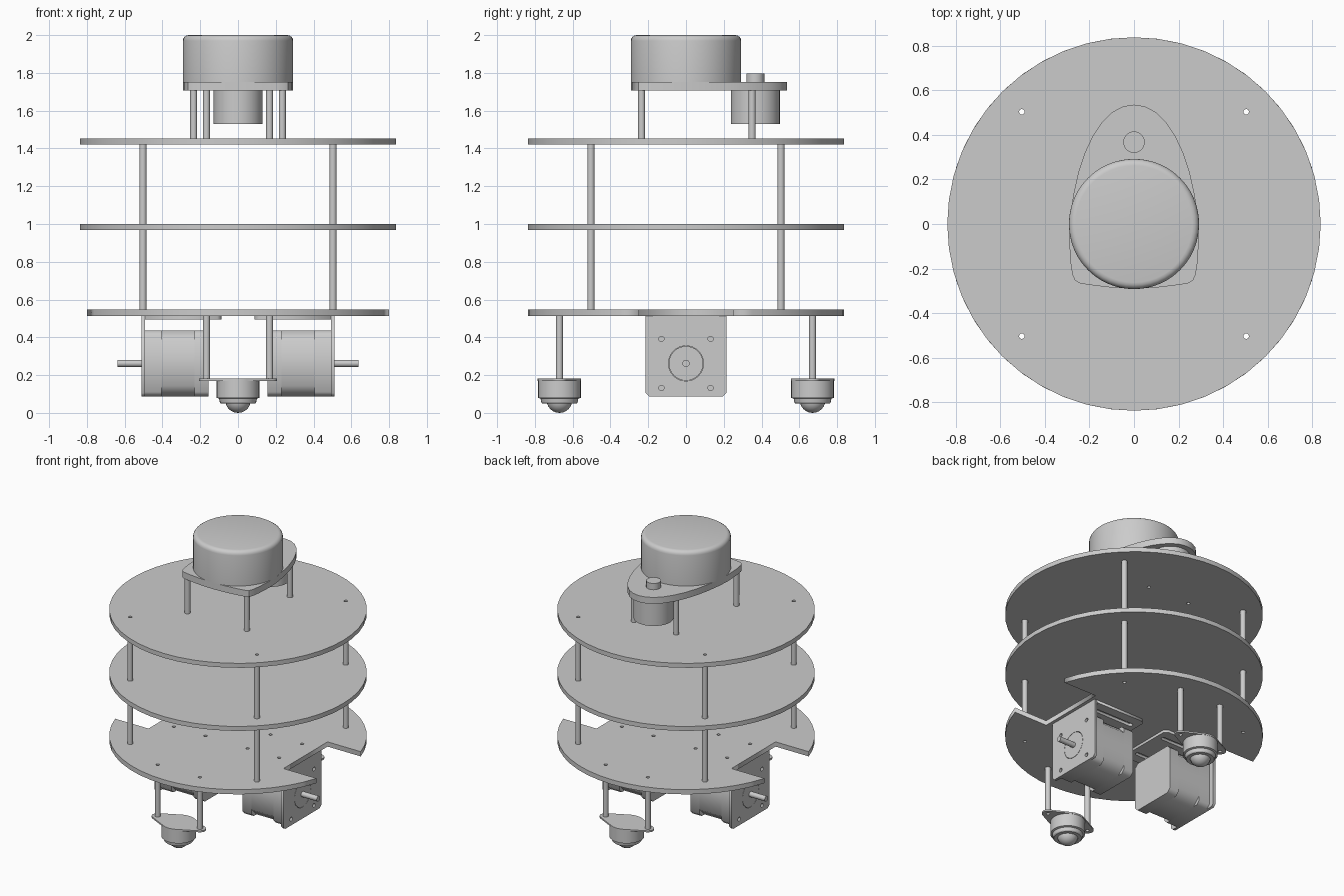
import bpy, bmesh
from math import sin, cos, pi, asin, radians
from mathutils import Matrix

if "Cube" in bpy.data.objects:
    bpy.data.objects.remove(bpy.data.objects["Cube"])

col = bpy.context.scene.collection


def circle(x, y, r, n=16):
    return [(x + r * cos(2 * pi * i / n), y + r * sin(2 * pi * i / n)) for i in range(n)]


def arc(r, a0, a1, n):
    return [(r * cos(a0 + (a1 - a0) * i / n), r * sin(a0 + (a1 - a0) * i / n)) for i in range(n + 1)]


def finish(name, bm, angle):
    bmesh.ops.remove_doubles(bm, verts=bm.verts, dist=1e-5)
    bmesh.ops.recalc_face_normals(bm, faces=bm.faces)
    me = bpy.data.meshes.new(name)
    bm.to_mesh(me)
    bm.free()
    if angle:
        me.shade_smooth()
        me.set_sharp_from_angle(angle=radians(angle))
    ob = bpy.data.objects.new(name, me)
    col.objects.link(ob)
    return ob


def plate(name, loops, lo, hi, along_x=False, angle=0):
    """Extrude an outline (first loop) with holes (other loops) from lo to hi."""
    cu = bpy.data.curves.new(name + "_outline", 'CURVE')
    cu.dimensions = '2D'
    cu.fill_mode = 'BOTH'
    cu.extrude = abs(hi - lo) / 2
    for loop in loops:
        sp = cu.splines.new('POLY')
        sp.points.add(len(loop) - 1)
        for p, (x, y) in zip(sp.points, loop):
            p.co = (x, y, 0, 1)
        sp.use_cyclic_u = True
    tmp = bpy.data.objects.new(name + "_outline", cu)
    col.objects.link(tmp)
    dg = bpy.context.evaluated_depsgraph_get()
    me = bpy.data.meshes.new_from_object(tmp.evaluated_get(dg))
    bm = bmesh.new()
    bm.from_mesh(me)
    bpy.data.objects.remove(tmp)
    bpy.data.curves.remove(cu)
    bpy.data.meshes.remove(me)
    mid = (lo + hi) / 2
    if along_x:
        m = Matrix(((0, 0, 1, mid), (1, 0, 0, 0), (0, 1, 0, 0), (0, 0, 0, 1)))
    else:
        m = Matrix.Translation((0, 0, mid))
    bm.transform(m)
    return finish(name, bm, angle)


def lathe(name, profile, x, y, n=32):
    bm = bmesh.new()
    vs = [bm.verts.new((r, 0, z)) for r, z in profile]
    es = [bm.edges.new(e) for e in zip(vs, vs[1:])]
    bmesh.ops.spin(bm, geom=vs + es, cent=(0, 0, 0), axis=(0, 0, 1), angle=2 * pi, steps=n)
    bm.transform(Matrix.Translation((x, y, 0)))
    return finish(name, bm, 30)


def tube(name, x, y, lo, hi):
    return plate(name, [circle(x, y, .019), circle(x, y, .012)], lo, hi, angle=40)


def chamfered(h, c, z):
    q = [(h, h - c), (h - c, h), (c - h, h), (-h, h - c), (-h, c - h), (c - h, -h), (h - c, -h), (h, c - h)]
    return [(a, b + z) for a, b in q]


R = .837
posts = [(x, y) for x in (-.503, .503) for y in (-.503, .503)]
caster_posts = [(x, y) for x in (-.167, .167) for y in (-.67, .67)]
sensor_posts = [(s * x, y) for s in (-1, 1) for x, y in ((.235, -.235), (.167, .35))]
bracket_holes = [(s * x, y) for s in (-1, 1) for x in (.167, .417) for y in (-.13, .13)]


def holes(points):
    return [circle(x, y, .012) for x, y in points]


# decks: two full discs and a bottom disc notched for the wheels
plate("top_deck", [circle(0, 0, R, 48)] + holes(posts + sensor_posts), 1.42, 1.452)
plate("middle_deck", [circle(0, 0, R, 48)] + holes(posts), .968, 1.0)
a = asin(.25 / R)
outline = arc(R, a, pi - a, 20) + [(-.535, .25), (-.535, -.25)] + arc(R, pi + a, 2 * pi - a, 20) + [(.535, -.25), (.535, .25)]
plate("bottom_deck", [outline] + holes(posts + caster_posts + bracket_holes), .513, .547)

# hollow spacers
for x, y in posts:
    tube("lower_spacer", x, y, .547, .968)
    tube("upper_spacer", x, y, 1.0, 1.42)
for x, y in sensor_posts:
    tube("sensor_spacer", x, y, 1.452, 1.706)
for x, y in caster_posts:
    tube("caster_spacer", x, y, .18, .513)

# scanner: teardrop base, rounded drum, drive motor and pulley
half = [(.05, .527), (.1, .5), (.145, .455), (.185, .395), (.22, .32), (.25, .23), (.272, .13), (.287, .02),
        (.291, -.06), (.285, -.17), (.276, -.228), (.265, -.252), (.242, -.266), (.2, -.273), (.1, -.285)]
base = [(0, .535)] + half + [(0, -.29)] + [(-x, y) for x, y in reversed(half)]
plate("scanner_base", [base], 1.706, 1.752, angle=30)
drum = [(0, 1.752), (.292, 1.752), (.292, 1.97)]
drum += [(.262 + .03 * cos(t * pi / 8), 1.97 + .03 * sin(t * pi / 8)) for t in range(1, 5)] + [(0, 2.0)]
lathe("scanner_drum", drum, 0, 0, 48)
lathe("scanner_motor", [(0, 1.53), (.13, 1.53), (.13, 1.706), (0, 1.706)], 0, .367)
lathe("scanner_pulley", [(0, 1.752), (.048, 1.752), (.048, 1.797), (0, 1.797)], 0, .367)

# drive motors on L brackets, one each side
MZ = .262
screws = [circle(y, MZ + z, .014, 12) for y in (-.13, .13) for z in (-.13, .13)]
face = [(-.214, .513), (-.214, .105), (-.195, .087), (.195, .087), (.214, .105), (.214, .513)]
for s, side in ((-1, "left"), (1, "right")):
    plate(side + "_bracket_face", [face, circle(0, MZ, .093, 32)] + screws, s * .492, s * .512, True)
    shelf = [(s * x, y) for x, y in ((.088, -.19), (.11, -.214), (.5, -.214), (.5, .214), (.11, .214), (.088, .19))]
    slots = []
    for y in (-.13, .13):
        ends = [(.43 + .016 * cos(t), y + .016 * sin(t)) for t in (-pi / 2, -pi / 4, 0, pi / 4, pi / 2)]
        ends += [(.14 - .016 * cos(t), y - .016 * sin(t)) for t in (-pi / 2, -pi / 4, 0, pi / 4, pi / 2)]
        slots.append([(s * px, py) for px, py in ends])
    plate(side + "_bracket_shelf", [shelf] + slots, .494, .513)
    for part, c, x0, x1 in (("front_cap", .024, .405, .492), ("core", .056, .23, .405), ("rear_cap", .024, .157, .23)):
        plate(side + "_motor_" + part, [chamfered(.175, c, MZ)], s * x0, s * x1, True)
    plate(side + "_motor_boss", [circle(0, MZ, .091, 32)], s * .49, s * .512, True, 30)
    plate(side + "_motor_shaft", [circle(0, MZ, .019)], s * .5, s * .637, True, 40)

# ball casters front and back
for y, end in ((-.67, "front"), (.67, "back")):
    t = 1.165
    flange = [(.167 + .04 * cos(-t + 2 * t * i / 8), y + .04 * sin(-t + 2 * t * i / 8)) for i in range(9)]
    flange += [(.115 * cos(t + (pi - 2 * t) * i / 8), y + .115 * sin(t + (pi - 2 * t) * i / 8)) for i in range(9)]
    flange += [(-px, 2 * y - py) for px, py in flange]
    plate(end + "_caster_flange", [flange, circle(.167, y, .012), circle(-.167, y, .012)], .17, .181)
    lathe(end + "_caster_cup", [(0, .17), (.113, .17), (.113, .08), (.1, .076), (.096, .055), (.09, .049),
                                (.066, .049), (.066, .07), (0, .07)], 0, y)
    ball = [(.068 * sin(pi * i / 12), .068 - .068 * cos(pi * i / 12)) for i in range(13)]
    lathe(end + "_caster_ball", ball, 0, y, 24)
